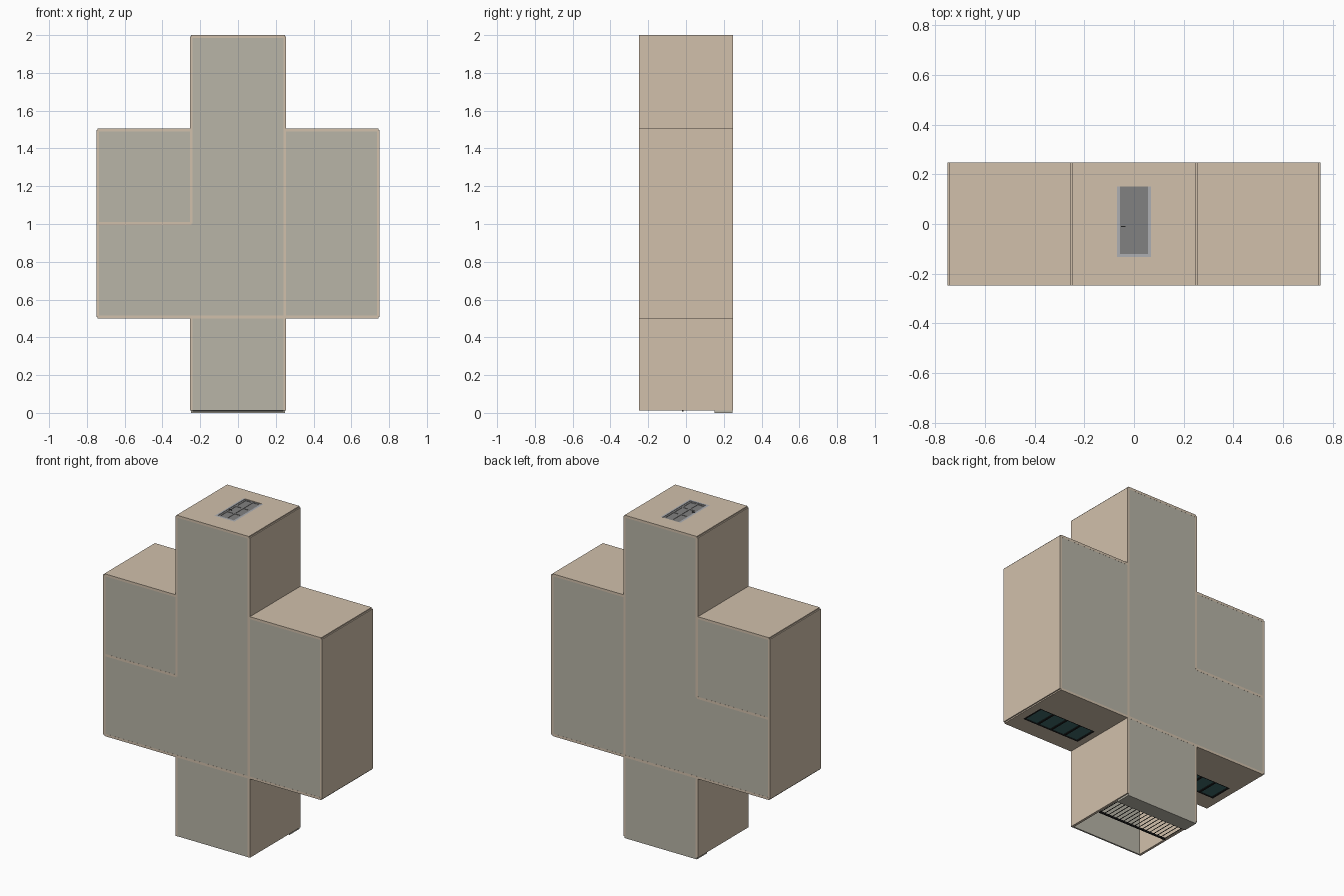
import bpy, bmesh

if "Cube" in bpy.data.objects:
    bpy.data.objects.remove(bpy.data.objects["Cube"])

G = 0.495                 # plan module
T = 0.0075                # half wall thickness
Z = [2.0 - T - G * k for k in (4, 3, 2, 1, 0)]   # wall lines, bottom to top
X = [-1.5 * G, -0.5 * G, 0.5 * G, 1.5 * G]
H = 0.2475                # half storey height
FLOOR = 0.15              # floor level (storey "up" is -y)


def mat(name, r, g, b):
    m = bpy.data.materials.new(name)
    m.diffuse_color = (r, g, b, 1)
    m.use_nodes = True
    m.node_tree.nodes["Principled BSDF"].inputs["Base Color"].default_value = m.diffuse_color
    return m


WALL = mat("plaster", 0.64, 0.53, 0.41)
SLAB = mat("slab", 0.48, 0.46, 0.39)
DOOR = mat("door_grey", 0.22, 0.22, 0.22)
FRAME = mat("frame_grey", 0.42, 0.43, 0.45)
BLACK = mat("black", 0.015, 0.015, 0.015)
GLASS = mat("teal_glass", 0.05, 0.15, 0.15)


def boxes(name, spans, material):
    """One object from (x0, x1, y0, y1, z0, z1) boxes."""
    bm = bmesh.new()
    for x0, x1, y0, y1, z0, z1 in spans:
        r = bmesh.ops.create_cube(bm, size=1)
        for v in r["verts"]:
            v.co = (x1 if v.co.x > 0 else x0, y1 if v.co.y > 0 else y0,
                    z1 if v.co.z > 0 else z0)
    me = bpy.data.meshes.new(name)
    bm.to_mesh(me)
    bm.free()
    me.materials.append(material)
    ob = bpy.data.objects.new(name, me)
    bpy.context.collection.objects.link(ob)
    return ob


def side_wall(name, x, z0, z1):
    boxes(name, [(x - T, x + T, -H, H, z0, z1)], WALL)


def cross_wall(name, z, x0, x1, hole=None):
    """Wall along x, optionally with a (x0, x1, y0, y1) opening."""
    a, b = z - T, z + T
    if not hole:
        spans = [(x0, x1, -H, H, a, b)]
    else:
        h0, h1, k0, k1 = hole
        spans = [(x0, h0, -H, H, a, b), (h1, x1, -H, H, a, b),
                 (h0, h1, -H, k0, a, b), (h0, h1, k1, H, a, b)]
    boxes(name, spans, WALL)


def slab(name, y0, y1, zlow):
    """Cross-shaped plate extruded along y."""
    right = [(X[2], zlow), (X[2], Z[1]), (X[3], Z[1]), (X[3], Z[3]), (X[2], Z[3]), (X[2], Z[4])]
    outline = right + [(-x, z) for x, z in reversed(right)]
    bm = bmesh.new()
    f = bm.faces.new([bm.verts.new((x, y0, z)) for x, z in outline])
    r = bmesh.ops.extrude_face_region(bm, geom=[f])
    for v in r["geom"]:
        if isinstance(v, bmesh.types.BMVert):
            v.co.y = y1
    bmesh.ops.recalc_face_normals(bm, faces=bm.faces)
    me = bpy.data.meshes.new(name)
    bm.to_mesh(me)
    bm.free()
    me.materials.append(SLAB)
    bpy.context.collection.objects.link(bpy.data.objects.new(name, me))


# Floor and ceiling
slab("floor", FLOOR, H - 0.0005, 0.0)
slab("ceiling", -H + 0.0005, -H + 0.01, Z[0])

# Walls parallel to the z axis
for s, side in ((-1, "left"), (1, "right")):
    side_wall("wing_end_wall_" + side, s * X[3], Z[1], Z[3])
    side_wall("porch_wall_" + side, s * X[2], Z[0], Z[1])
    side_wall("hall_wall_" + side, s * X[2], Z[2] if s < 0 else Z[1], Z[4])
    # Wing back walls and windowed wing front walls
    x0, x1 = sorted((s * X[2], s * X[3]))
    cross_wall("wing_back_wall_" + side, Z[3], x0, x1)
    hole = (s * G - 0.2, s * G + 0.2, -0.14, 0.01)
    cross_wall("window_wall_" + side, Z[1], x0, x1, hole)
    # Four-pane window
    a, b, c, d = hole
    zf, w = Z[1], 0.006
    bars = [(a, b, c, c + w, zf - T, zf + T), (a, b, d - w, d, zf - T, zf + T)]
    for i in range(5):
        x = a + w + i * (b - a - 2 * w) / 4
        bars.append((x - w, x + w, c + w, d - w, zf - T, zf + T))
    boxes("window_frame_" + side, bars, BLACK)
    boxes("window_glass_" + side, [(a, b, c + 0.002, d - 0.002, zf - 0.003, zf + 0.003)], GLASS)

cross_wall("room_partition", Z[2], X[0], X[1])


# Framed, panelled doors
def door(name, z, out):
    cross_wall(name + "_wall", z, X[1], X[2], (-0.068, 0.068, -0.132, FLOOR))
    fz = (z - T, z + T)
    boxes(name + "_frame", [(-0.068, -0.056, -0.132, FLOOR, *fz), (0.056, 0.068, -0.132, FLOOR, *fz),
                            (-0.056, 0.056, -0.132, -0.12, *fz)], FRAME)
    boxes(name + "_leaf", [(-0.056, 0.056, -0.12, FLOOR, z - 0.003, z + 0.003)], DOOR)
    rails = [(x - 0.006, x + 0.006, -0.12, FLOOR, z - 0.005, z + 0.005) for x in (-0.05, 0, 0.05)]
    rails += [(-0.056, 0.056, y - 0.006, y + 0.006, z - 0.005, z + 0.005)
              for y in (-0.114, -0.035, 0.05, 0.144)]
    boxes(name + "_rails", rails, DOOR)
    h = sorted((z, z + out * T))
    boxes(name + "_handle", [(-0.052, -0.034, -0.012, -0.008, *h)], BLACK)


door("entrance_door", Z[4], 1)
door("porch_door", Z[1], -1)

# Porch railing
n = 18
rail = [(X[1] + T, X[2] - T, -0.02, -0.012, 0.008, 0.018)]
for i in range(n):
    x = X[1] + (i + 0.5) * G / n
    rail.append((x - 0.0015, x + 0.0015, -0.012, FLOOR, 0.0115, 0.0145))
boxes("porch_railing", rail, BLACK)
